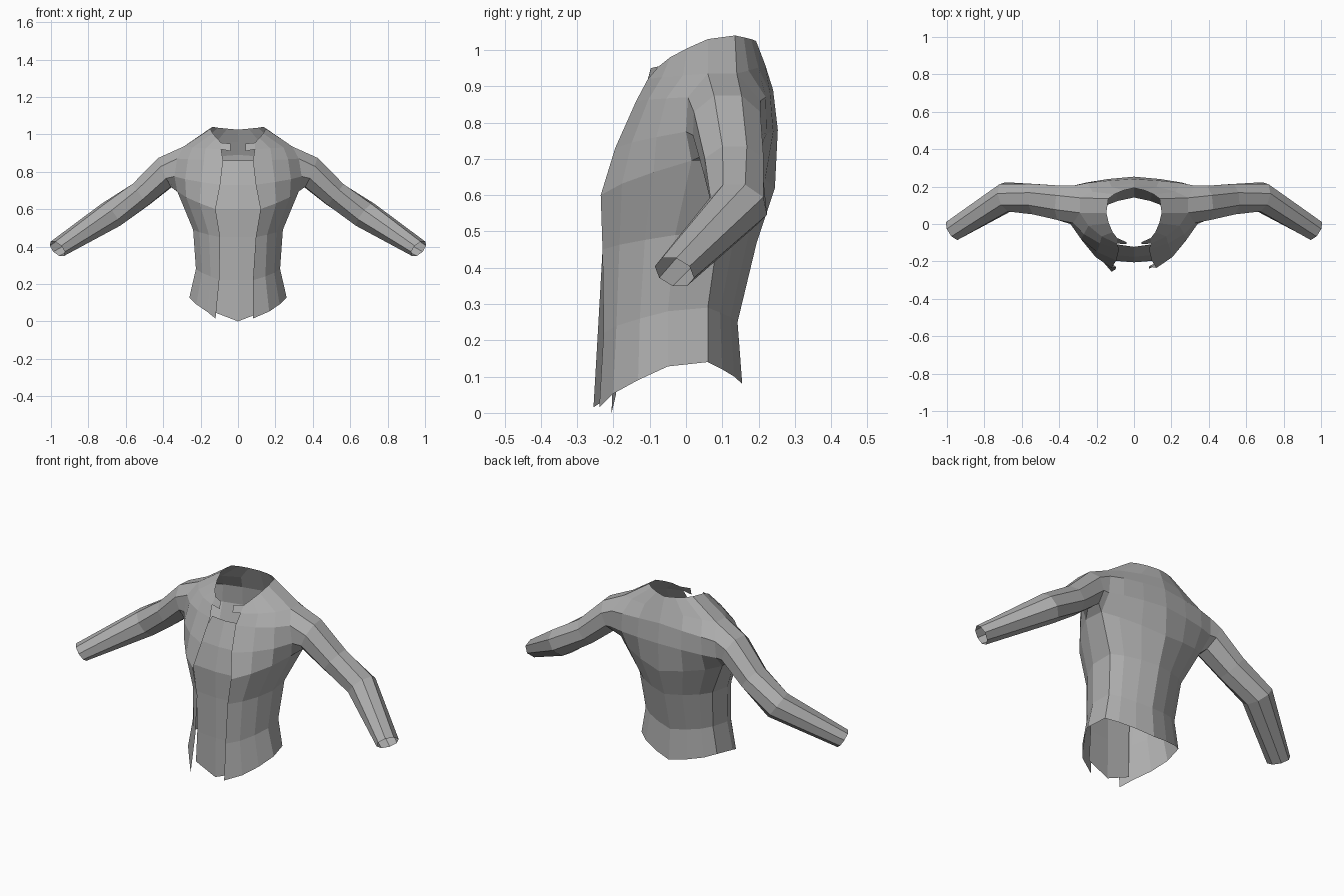
import bpy
import math
from mathutils import Vector

if "Cube" in bpy.data.objects:
    bpy.data.objects.remove(bpy.data.objects["Cube"])

cloth = bpy.data.materials.new("grey_cloth")
cloth.diffuse_color = (0.42, 0.42, 0.42, 1)
cloth.use_nodes = True
cloth.node_tree.nodes["Principled BSDF"].inputs["Base Color"].default_value = cloth.diffuse_color


def make(name, verts, faces):
    mesh = bpy.data.meshes.new(name)
    mesh.from_pydata([tuple(v) for v in verts], [], faces)
    mesh.materials.append(cloth)
    mesh.update()
    obj = bpy.data.objects.new(name, mesh)
    bpy.context.collection.objects.link(obj)
    return obj


# Body sections, hem to neck: front opening, side seam, rear side seam, back centre
SECTIONS = [
    ((.10, -.247, .015), (.26, -.05, .128), (.238, .06, .14), (0, .155, .08)),
    ((.09, -.235, .22), (.225, -.05, .28), (.212, .06, .29), (0, .142, .25)),
    ((.095, -.23, .45), (.24, -.03, .49), (.23, .09, .50), (0, .195, .47)),
    ((.12, -.235, .60), (.325, .015, .695), (.32, .13, .69), (0, .245, .62)),
    ((.095, -.195, .73), (.34, 0, .775), (.33, .20, .765), (0, .253, .78)),
    ((.08, -.137, .86), (.325, .005, .87), (.325, .205, .86), (0, .24, .89)),
    ((.09, -.105, .92), (.29, .06, .935), (.29, .14, .935), (0, .218, .96)),
    ((.09, -.075, .955), (.148, .06, 1.03), (.137, .135, 1.04), (0, .193, 1.025)),
]
COLS = 8

# Sleeve rings: centre, direction, half depth, half height
RINGS = [
    ((.388, .112, .797), (1, .10, -.42), .094, .086),
    ((.52, .132, .678), (1, .05, -.75), .083, .072),
    ((.68, .145, .57), (1, -.30, -.75), .078, .074),
    ((.966, -.032, .388), (.28, -.18, -.235), .058, .048),
]


def soft_corner(a, b, t, x_first):
    """Point between a and b on a curve halfway between a chord and an ellipse."""
    rise = (t + math.sin(t * math.pi / 2)) / 2
    drop = 1 - (1 - t + math.cos(t * math.pi / 2)) / 2
    kx, ky = (rise, drop) if x_first else (drop, rise)
    return (a[0] + (b[0] - a[0]) * kx, a[1] + (b[1] - a[1]) * ky,
            a[2] + (b[2] - a[2]) * t)


def body_row(front, side, rear, back):
    row = [soft_corner(front, side, i / 3, True) for i in range(4)]
    return row + [soft_corner(rear, back, i / 3, False) for i in range(4)]


def sleeve_ring(centre, direction, depth, height):
    d = Vector(direction).normalized()
    back = Vector((0, 0, 1)).cross(d).normalized()
    up = d.cross(back)
    pts = []
    for k in range(8):
        a = math.radians(-112.5 + 45 * k)
        pts.append(Vector(centre) + back * math.cos(a) * depth * 1.06
                   + up * math.sin(a) * height * 1.06)
    return pts


def build_side(sign, name):
    def place(p):
        return (p[0] * sign, p[1], p[2])

    # Body half, with an opening left for the sleeve
    verts = [place(p) for section in SECTIONS for p in body_row(*section)]
    for r, shift in ((0, .02), (1, .01)):
        x, y, z = verts[r * COLS]
        verts[r * COLS] = (x - shift, y + sign * .008, z)
    faces = []
    for r in range(len(SECTIONS) - 1):
        for c in range(COLS - 1):
            if c == 3 and 3 <= r <= 5:
                continue
            a = r * COLS + c
            faces.append((a, a + 1, a + COLS + 1, a + COLS))

    # Sleeve joined on to the armhole, starting at its lower front
    prev = [r * COLS + 4 for r in range(3, 7)] + [r * COLS + 3 for r in (6, 5, 4)]
    prev.insert(0, 3 * COLS + 3)
    for ring in RINGS:
        start = len(verts)
        verts += [place(p) for p in sleeve_ring(*ring)]
        cur = list(range(start, start + 8))
        for k in range(8):
            j = (k + 1) % 8
            faces.append((prev[k], prev[j], cur[j], cur[k]))
        prev = cur

    # Collar tab
    start = len(verts)
    verts += [place((.04, -.107, .91)), place((.04, -.097, .95))]
    faces.append((start, 6 * COLS, 7 * COLS, start + 1))
    if sign < 0:
        faces = [f[::-1] for f in faces]
    return make(name, verts, faces)


build_side(1, "jacket_left_half")
build_side(-1, "jacket_right_half")

# Shirt panel behind the front opening: height, depth, half width
PANEL = [(.05, -.205, .13), (.22, -.20, .125), (.45, -.20, .13),
         (.60, -.205, .15), (.73, -.175, .13), (.86, -.122, .085)]
verts, faces = [], []
for r, (z, y, w) in enumerate(PANEL):
    dip = .05 if r == 0 else 0
    verts += [(-w, y + .012, z), (0, y, z - dip), (w, y + .012, z)]
for r in range(len(PANEL) - 1):
    for c in range(2):
        a = r * 3 + c
        faces.append((a, a + 1, a + 4, a + 3))
make("shirt_panel", verts, faces)
